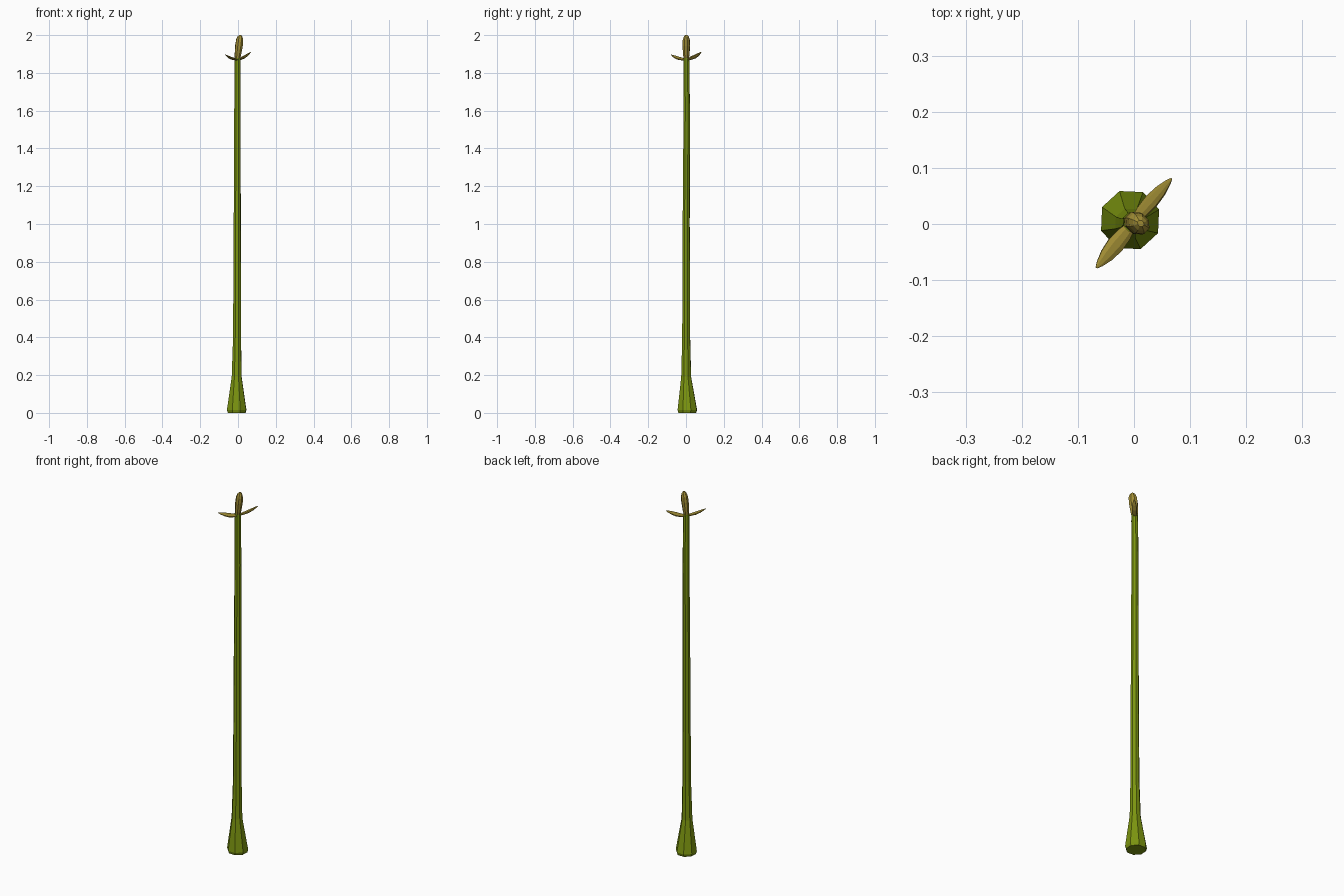
import bpy, bmesh, math
from mathutils import Vector

if "Cube" in bpy.data.objects:
    bpy.data.objects.remove(bpy.data.objects["Cube"])


def material(name, color):
    m = bpy.data.materials.new(name)
    m.diffuse_color = (*color, 1)
    m.use_nodes = True
    m.node_tree.nodes["Principled BSDF"].inputs["Base Color"].default_value = m.diffuse_color
    return m


def loft(name, sections, u, v, sides, phase, mat):
    """Skin rings of (centre, half width along u, half width along v)."""
    bm = bmesh.new()
    rings = []
    for c, ru, rv in sections:
        ring = []
        for i in range(sides):
            a = phase + math.tau * i / sides
            ring.append(bm.verts.new(Vector(c) + u * ru * math.cos(a) + v * rv * math.sin(a)))
        rings.append(ring)
    for r0, r1 in zip(rings, rings[1:]):
        for i in range(sides):
            j = (i + 1) % sides
            bm.faces.new((r0[i], r0[j], r1[j], r1[i]))
    bm.faces.new(rings[0][::-1])
    bm.faces.new(rings[-1])
    bmesh.ops.recalc_face_normals(bm, faces=bm.faces)
    me = bpy.data.meshes.new(name)
    bm.to_mesh(me)
    bm.free()
    me.materials.append(mat)
    ob = bpy.data.objects.new(name, me)
    bpy.context.collection.objects.link(ob)
    return ob


def leaf(name, root, tip, width, thick, sag, roll, profile, mat):
    """Pointed blade from root to tip, bowed by sag along its thickness."""
    root, tip = Vector(root), Vector(tip)
    d = (tip - root).normalized()
    ref = Vector((0, 0, 1)) if abs(d.z) < 0.8 else Vector((1, 1, 0))
    side = d.cross(ref).normalized()
    up = side.cross(d)
    u = side * math.cos(roll) + up * math.sin(roll)
    v = d.cross(u)
    sections = []
    for t, w in profile:
        c = root.lerp(tip, t) - up * sag * math.sin(math.pi * t)
        sections.append((c, width * w, thick * w))
    return loft(name, sections, u, v, 8, math.radians(22.5), mat)


green = material("stalk_green", (0.20, 0.30, 0.005))
ochre = material("leaf_ochre", (0.36, 0.27, 0.035))

# Tall stalk with flared foot
rows = [(0.0, -0.007, 0.007, 0.050), (0.015, -0.007, 0.007, 0.055),
        (0.19, -0.007, 0.001, 0.028), (0.40, -0.005, 0.001, 0.0225),
        (1.0, -0.004, 0.001, 0.0200), (1.6, -0.003, 0.004, 0.0180),
        (1.88, -0.003, 0.002, 0.0165)]
loft("stalk", [((x, y, z), r, r) for z, x, y, r in rows],
     Vector((1, 0, 0)), Vector((0, 1, 0)), 8, math.radians(20), green)

# Two spreading leaves
blade = [(0, 0.5), (0.2, 0.85), (0.45, 1.0), (0.7, 0.8), (0.9, 0.42), (1, 0.12)]
leaf("leaf_back_right", (0.0, 0.006, 1.870), (0.067, 0.081, 1.910),
     0.014, 0.008, 0.005, 0.35, blade, ochre)
leaf("leaf_front_left", (-0.004, -0.002, 1.870), (-0.067, -0.078, 1.896),
     0.017, 0.007, 0.005, 0.2, blade, ochre)

# Upright leaning bud
bud = [(0, 0.6), (0.25, 0.85), (0.6, 1.0), (0.82, 0.93), (0.94, 0.65), (1, 0.28)]
leaf("bud", (-0.005, 0.002, 1.862), (0.012, 0.001, 2.0),
     0.023, 0.019, 0, 0, bud, ochre)
